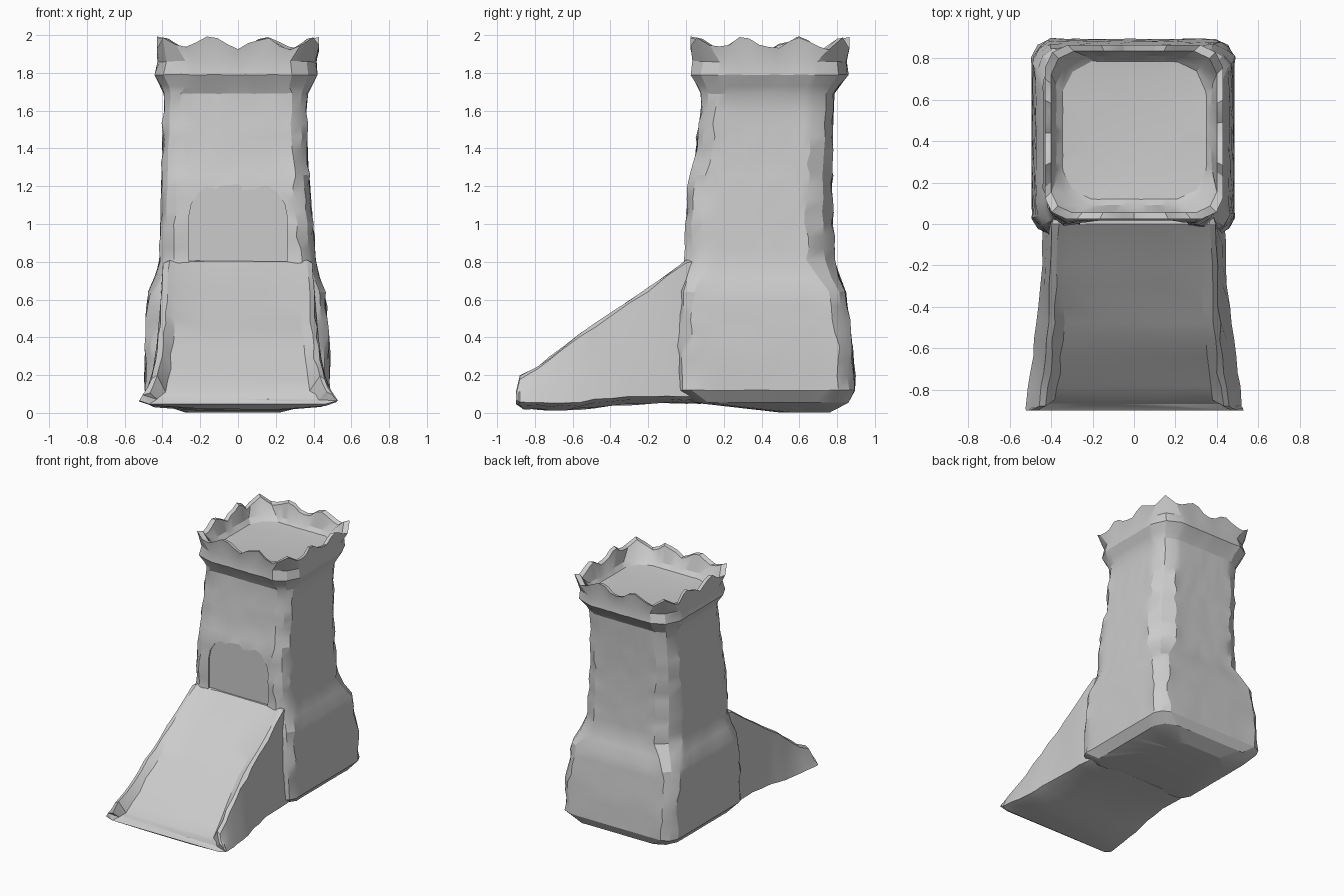
import bpy, bmesh, math, random

random.seed(4)
if "Cube" in bpy.data.objects:
    bpy.data.objects.remove(bpy.data.objects["Cube"], do_unlink=True)

stone = bpy.data.materials.new("grey stone")
stone.use_nodes = True
stone.diffuse_color = (0.6, 0.6, 0.6, 1)
stone.node_tree.nodes["Principled BSDF"].inputs["Base Color"].default_value = (0.6, 0.6, 0.6, 1)


def loft(name, rings):
    """Skin closed rings of equal length and cap both ends."""
    bm = bmesh.new()
    loops = [[bm.verts.new(p) for p in ring] for ring in rings]
    n = len(loops[0])
    for a, b in zip(loops, loops[1:]):
        for i in range(n):
            j = (i + 1) % n
            bm.faces.new((a[i], a[j], b[j], b[i]))
    for cap in (loops[0], loops[-1]):
        bmesh.ops.triangulate(bm, faces=[bm.faces.new(cap)])
    bmesh.ops.recalc_face_normals(bm, faces=bm.faces)
    mesh = bpy.data.meshes.new(name)
    bm.to_mesh(mesh)
    bm.free()
    obj = bpy.data.objects.new(name, mesh)
    bpy.context.collection.objects.link(obj)
    mesh.materials.append(stone)
    return obj


def smooth(obj):
    bpy.ops.object.select_all(action='DESELECT')
    obj.select_set(True)
    bpy.context.view_layer.objects.active = obj
    bpy.ops.object.shade_smooth_by_angle(angle=math.radians(24))


def square_ring(z, x0, x1, y0, y1, front, back, wave=0.0, rough=0.0, steps=12):
    """Square outline with rounded corners; wave scallops its height."""
    corners = [(x0, y0, front), (x1, y0, front), (x1, y1, back), (x0, y1, back)]
    cx, cy = (x0 + x1) / 2, (y0 + y1) / 2
    pts = []
    for s in range(4):
        ax, ay, ca = corners[s]
        bx, by, cb = corners[(s + 1) % 4]
        length = math.hypot(bx - ax, by - ay)
        for k in range(steps + 1):
            t = (ca + (length - ca - cb) * k / steps) / length
            lift = wave * math.cos(6 * math.pi * t) + wave * random.uniform(-0.4, 0.4)
            j = rough * (1.0 if k in (0, steps) else 0.25)
            pts.append((ax + (bx - ax) * t + random.uniform(-j, j),
                        ay + (by - ay) * t + random.uniform(-j, j),
                        z + lift + random.uniform(-j, j) * 0.5))
        # rounded corner point
        pull = cb * 0.32 + random.uniform(0, rough)
        pts.append((bx + math.copysign(pull, cx - bx),
                    by + math.copysign(pull, cy - by), z + wave))
    return pts


# Tower: base block, shaft, flared crown, rim and sunken floor
outer = [
    (0.003, -0.28, 0.22, 0.50, 0.76, 0.06, 0.08),
    (0.055, -0.44, 0.43, 0.04, 0.86, 0.08, 0.12),
    (0.12, -0.495, 0.485, -0.04, 0.895, 0.07, 0.09),
    (0.35, -0.49, 0.48, -0.05, 0.88, 0.07, 0.07),
    (0.64, -0.475, 0.46, -0.04, 0.845, 0.08, 0.09),
    (0.72, -0.44, 0.43, -0.02, 0.81, 0.08, 0.11),
    (0.81, -0.41, 0.41, 0.00, 0.785, 0.08, 0.14),
    (1.00, -0.41, 0.395, 0.00, 0.775, 0.08, 0.14),
    (1.20, -0.405, 0.38, 0.015, 0.77, 0.08, 0.13),
    (1.32, -0.40, 0.37, 0.045, 0.77, 0.08, 0.12),
    (1.60, -0.39, 0.36, 0.08, 0.78, 0.08, 0.11),
    (1.69, -0.39, 0.37, 0.085, 0.785, 0.09, 0.11),
]
crown = [
    (1.73, -0.405, 0.39, 0.065, 0.81, 0.12, 0.13),
    (1.79, -0.44, 0.42, 0.03, 0.86, 0.14, 0.15),
    (1.86, -0.425, 0.415, 0.04, 0.85, 0.14, 0.15),
]
rings = []
for a, b in zip(outer, outer[1:]):
    parts = max(1, round((b[0] - a[0]) / 0.07))
    for i in range(parts):
        mix = [p + (q - p) * i / parts for p, q in zip(a, b)]
        rings.append(square_ring(*mix, rough=0.012 if mix[0] > 0.15 else 0.003))
rings.append(square_ring(*outer[-1], rough=0.008))
rings += [square_ring(*c, rough=0.008) for c in crown]
state = random.getstate()
rings.append(square_ring(1.957, -0.43, 0.43, 0.025, 0.865, 0.10, 0.11, wave=0.03))
random.setstate(state)
rings.append(square_ring(1.95, -0.40, 0.40, 0.055, 0.835, 0.10, 0.11, wave=0.03))
rings.append(square_ring(1.86, -0.375, 0.375, 0.09, 0.81, 0.14, 0.14, rough=0.008))
rings.append(square_ring(1.83, -0.345, 0.35, 0.12, 0.785, 0.14, 0.14, rough=0.005))
rings.append(square_ring(1.82, -0.25, 0.25, 0.21, 0.69, 0.12, 0.12))
tower = loft("tower", rings)

# Faint arched doorway pressed into the front of the shaft
arch = [(-0.26, 0.70), (0.26, 0.70)]
arch += [(0.26 * math.cos(a), 1.04 + 0.21 * math.sin(a))
         for a in (math.pi * i / 10 for i in range(11))]
cutter = loft("doorway_cutter", [[(x, y, z) for x, z in arch] for y in (-0.3, 0.016)])
cutter.hide_render = True
cutter.hide_viewport = True
cut = tower.modifiers.new("doorway", 'BOOLEAN')
cut.operation = 'DIFFERENCE'
cut.object = cutter
cut.solver = 'EXACT'
smooth(tower)

# Ramp: y, underside, lip height, floor height, half width at foot and at lip
profile = [
    (-0.87, 0.045, 0.11, 0.075, 0.525, 0.50),
    (-0.85, 0.04, 0.195, 0.115, 0.52, 0.46),
    (-0.72, 0.035, 0.295, 0.235, 0.50, 0.435),
    (-0.56, 0.04, 0.42, 0.38, 0.48, 0.42),
    (-0.40, 0.06, 0.525, 0.50, 0.46, 0.41),
    (-0.20, 0.07, 0.66, 0.645, 0.445, 0.405),
    (0.00, 0.07, 0.81, 0.80, 0.44, 0.395),
    (0.08, 0.07, 0.815, 0.805, 0.43, 0.38),
]


def ramp_ring(y, low, lip, floor, foot, top):
    half = [(0.2, low - 0.02), (foot - 0.06, low), (foot, low + 0.02),
            ((foot + top) / 2, (low + lip) / 2), (top, lip - 0.015),
            (top - 0.03, lip), (top - 0.075, floor), (0.15, floor)]
    pts = half + [(-x, z) for x, z in reversed(half)]
    return [(x + random.uniform(-0.006, 0.006),
             y - (0.03 if abs(x) > 0.43 and y < -0.84 else 0),
             z + random.uniform(-0.006, 0.006)) for x, z in pts]


ramp_rings = []
for a, b in zip(profile, profile[1:]):
    for i in range(2):
        ramp_rings.append(ramp_ring(*[p + (q - p) * i / 2 for p, q in zip(a, b)]))
ramp_rings.append(ramp_ring(*profile[-1]))
smooth(loft("ramp", ramp_rings))
